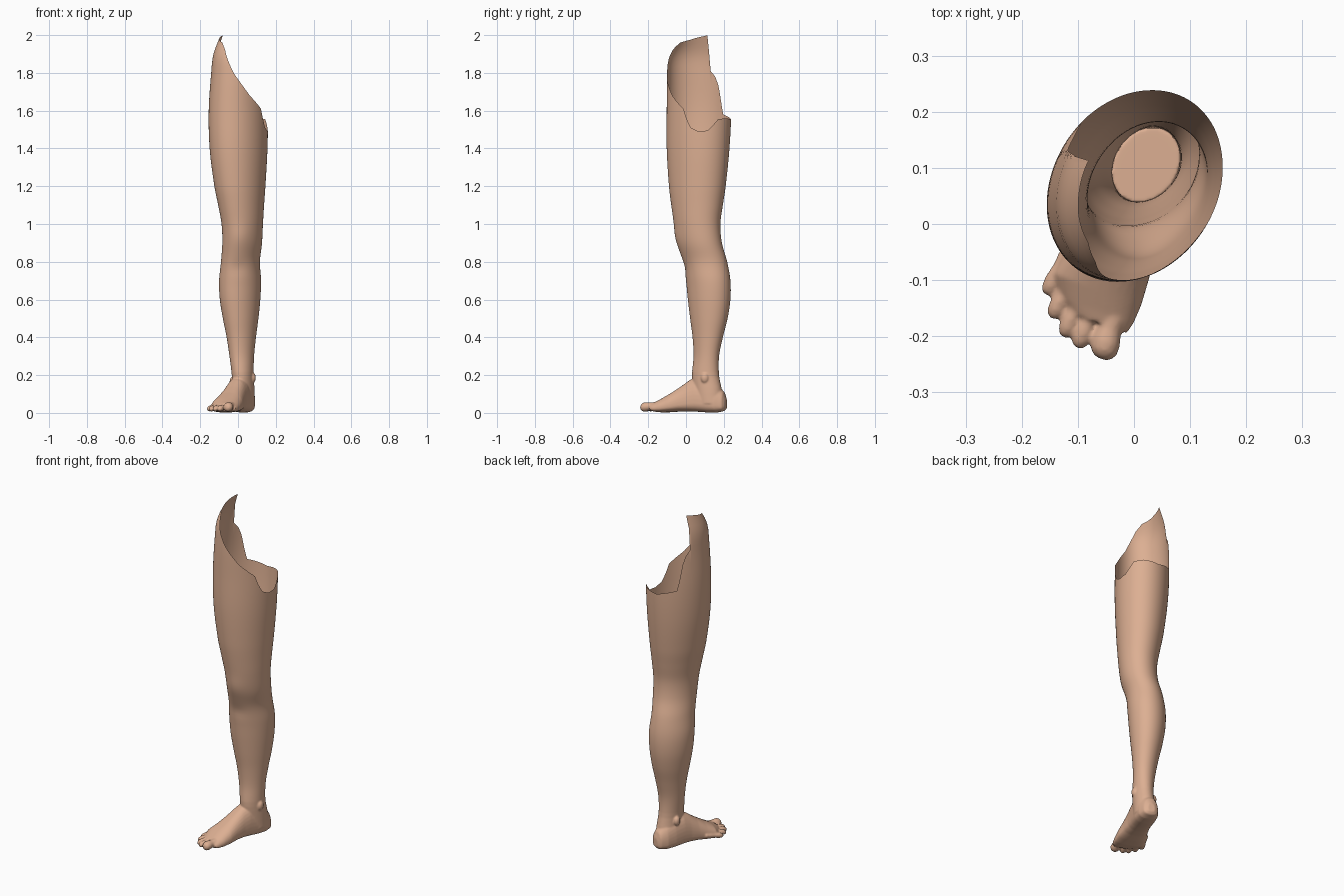
import bpy, bmesh
from math import sin, cos, pi, exp, radians, copysign
from mathutils import Vector

cube = bpy.data.objects.get("Cube")
if cube:
    bpy.data.objects.remove(cube)

skin = bpy.data.materials.new("skin")
skin.use_nodes = True
tone = (0.72, 0.43, 0.29, 1)
skin.diffuse_color = tone
skin.node_tree.nodes["Principled BSDF"].inputs["Base Color"].default_value = tone

# Leg outline: height, min x, max x, min y, max y
OUTLINE = [
    (0.05, -.03, .09, .05, .195), (0.12, -.03, .088, .04, .19), (0.2, -.033, .083, .032, .175),
    (0.3, -.045, .085, .04, .175), (0.4, -.06, .095, .035, .195), (0.5, -.08, .108, .022, .22),
    (0.6, -.096, .118, .01, .235), (0.7, -.1, .122, 0, .235), (0.8, -.09, .116, -.017, .218),
    (0.9, -.083, .127, -.045, .19), (1.0, -.087, .132, -.063, .182), (1.1, -.105, .138, -.078, .195),
    (1.2, -.125, .145, -.09, .21), (1.4, -.15, .156, -.102, .23), (1.6, -.155, .158, -.102, .24),
    (1.8, -.142, .15, -.1, .24), (1.9, -.13, .14, -.09, .23), (2.0, -.092, .11, -.04, .2)]

# Torn upper rim: angle around the thigh, height
RIM = [
    (-pi, 1.985), (-2.9, 1.975), (-2.45, 1.96), (-2.19, 1.925), (-1.76, 1.8), (-1.17, 1.68),
    (-.7, 1.61), (-.6, 1.56), (-.45, 1.51), (-.2, 1.49), (.1, 1.495), (.44, 1.555), (.8, 1.56),
    (1.4, 1.55), (2.1, 1.58), (2.2, 1.65), (2.3, 1.73), (2.42, 1.78), (2.58, 1.81),
    (2.64, 2.0), (pi, 1.985)]


def bracket(table, key):
    """Index and fraction of the table span that holds key."""
    i = 0
    while i < len(table) - 2 and table[i + 1][0] < key:
        i += 1
    a, b = table[i][0], table[i + 1][0]
    return i, min(max((key - a) / (b - a), 0), 1)


def rim_height(angle):
    i, f = bracket(RIM, angle)
    return RIM[i][1] * (1 - f) + RIM[i + 1][1] * f


def outline(z):
    """Smoothly interpolated leg extents at height z."""
    i, f = bracket(OUTLINE, z)
    last = len(OUTLINE) - 1
    p, a, b, q = (OUTLINE[min(max(k, 0), last)] for k in (i - 1, i, i + 1, i + 2))
    result = []
    for c in range(1, len(a)):
        m = (b[c] - p[c]) / (b[0] - p[0]) * (b[0] - a[0])
        n = (q[c] - a[c]) / (q[0] - a[0]) * (b[0] - a[0])
        result.append((2*f**3 - 3*f**2 + 1) * a[c] + (f**3 - 2*f**2 + f) * m
                      + (3*f**2 - 2*f**3) * b[c] + (f**3 - f**2) * n)
    return result


def leg_point(angle, z, scale=1):
    x0, x1, y0, y1 = outline(z)
    # kneecap and hollow below it
    front = exp(-((angle + 1.65) / .5) ** 2)
    swell = 1 + front * (.05 * exp(-((z - .93) / .06) ** 2) - .05 * exp(-((z - .77) / .04) ** 2))
    scale *= swell
    return Vector(((x0 + x1) / 2 + (x1 - x0) / 2 * cos(angle) * scale,
                   (y0 + y1) / 2 + (y1 - y0) / 2 * sin(angle + .2) * scale, z))


def loft(bm, rings, capped=True):
    rows = [[bm.verts.new(p) for p in ring] for ring in rings]
    n = len(rows[0])
    for low, high in zip(rows, rows[1:]):
        for i in range(n):
            j = (i + 1) % n
            bm.faces.new((low[i], low[j], high[j], high[i]))
    if capped:
        bm.faces.new(rows[0][::-1])
        bm.faces.new(rows[-1])


def make_object(name, bm):
    mesh = bpy.data.meshes.new(name)
    bm.to_mesh(mesh)
    bm.free()
    mesh.materials.append(skin)
    obj = bpy.data.objects.new(name, mesh)
    bpy.context.collection.objects.link(obj)
    return obj


def finish(obj):
    bpy.ops.object.select_all(action='DESELECT')
    obj.select_set(True)
    bpy.context.view_layer.objects.active = obj
    bpy.ops.object.convert(target='MESH')
    bpy.ops.object.shade_smooth_by_angle(angle=radians(50))


# Leg: open shell from ankle to torn rim
SIDES, BASE, SPLIT = 144, .22, 1.44
angles = [-pi + 2 * pi * i / SIDES for i in range(SIDES)]
rings = [[leg_point(a, BASE + (SPLIT - BASE) * k / 60) for a in angles] for k in range(60)]
rings += [[leg_point(a, SPLIT + (rim_height(a) - SPLIT) * k / 20) for a in angles]
          for k in range(21)]
bm = bmesh.new()
loft(bm, rings, capped=False)
finish(make_object("leg", bm))

# Foot frame: s runs heel to toe, p runs towards the inner edge
HEEL = Vector((.055, .212, 0))
ALONG = Vector((-.34, -.94, 0))
ACROSS = Vector((.94, -.34, 0))
UP = Vector((0, 0, 1))


def foot_point(s, p, z):
    return HEEL + ALONG * s + ACROSS * p + UP * z


def soft_power(v, e):
    return copysign(abs(v) ** e, v)


turn = [2 * pi * i / 32 for i in range(32)]
bm = bmesh.new()

# Foot body: distance from heel, half width, sideways offset, sole, top
BODY = [(0, .02, 0, .025, .075), (.012, .04, 0, .01, .11), (.05, .056, 0, .002, .15),
        (.1, .062, 0, .002, .18), (.16, .063, 0, .006, .195), (.2, .064, 0, .008, .175),
        (.25, .07, 0, .008, .14), (.3, .079, 0, .004, .108), (.35, .084, -.002, .002, .08),
        (.385, .07, .01, .005, .06), (.405, .055, .02, .01, .05)]
rings = []
for s, w, off, low, high in BODY:
    mid = low + (high - low) * .36
    rings.append([foot_point(s, off + w * soft_power(cos(a), .85),
                             mid + (high - mid) * sin(a) if sin(a) > 0
                             else mid + (mid - low) * soft_power(sin(a), .6)) for a in turn])
loft(bm, rings)

# Ankle stub that meets the shin
loft(bm, [[leg_point(a, .05 + .22 * k / 8) for a in angles[::4]] for k in range(9)])

# Toes, big to little: tip distance, tip offset, radius
for s, p, r in [(.464, .047, .026), (.46, .001, .0175), (.45, -.029, .0165),
                (.426, -.059, .0165), (.39, -.083, .0165)]:
    start = foot_point(s - .11, p * .85, .04)
    end = foot_point(s, p, r + .003)
    rings = []
    for u, k in [(0, .8), (.3, .85), (.5, .82), (.72, 1), (.86, .95), (.95, .72), (1, .35)]:
        c = start.lerp(end, u)
        rings.append([c + ACROSS * r * k * cos(a) + UP * r * k * .95 * sin(a) for a in turn])
    loft(bm, rings)

# Ankle bones and heel tendon pad
for centre, size in [((.077, .1, .185), .022), ((-.028, .125, .165), .021)]:
    made = bmesh.ops.create_uvsphere(bm, u_segments=20, v_segments=12, radius=size)
    for v in made["verts"]:
        v.co = Vector((v.co.x * .8, v.co.y, v.co.z * 1.3)) + Vector(centre)

# Blend the foot pieces into one skin
bmesh.ops.recalc_face_normals(bm, faces=bm.faces)
foot = make_object("foot", bm)
blend = foot.modifiers.new("blend", 'REMESH')
blend.mode = 'VOXEL'
blend.voxel_size = .0045
relax = foot.modifiers.new("relax", 'SMOOTH')
relax.factor = .5
relax.iterations = 5
finish(foot)
